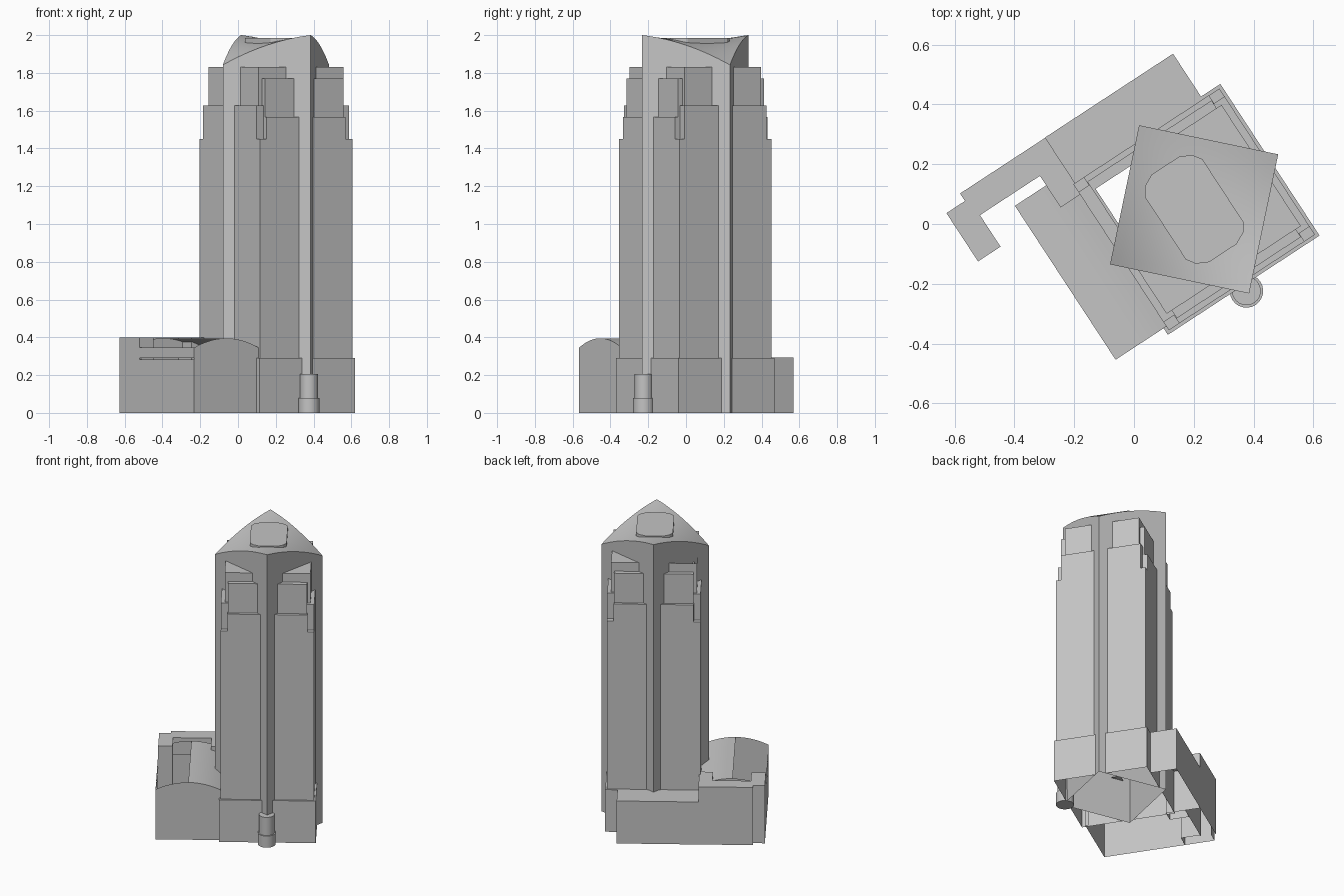
import bpy, bmesh, math
from mathutils import Matrix

if "Cube" in bpy.data.objects:
    bpy.data.objects.remove(bpy.data.objects["Cube"], do_unlink=True)

# One stone grey for the whole building
stone = bpy.data.materials.new("stone_grey")
stone.use_nodes = True
stone.diffuse_color = (0.55, 0.55, 0.55, 1)
stone.node_tree.nodes["Principled BSDF"].inputs["Base Color"].default_value = (0.55, 0.55, 0.55, 1)

# Everything is built square to the tower, then turned on the site
SITE = Matrix.Translation((0.201, 0.049, 0)) @ Matrix.Rotation(math.radians(33.2), 4, 'Z')
R = 0.336          # half diagonal of the shaft


def finish(name, bm, smooth=False):
    bmesh.ops.remove_doubles(bm, verts=bm.verts, dist=0.0001)
    bmesh.ops.recalc_face_normals(bm, faces=bm.faces)
    mesh = bpy.data.meshes.new(name)
    bm.to_mesh(mesh)
    bm.free()
    mesh.materials.append(stone)
    ob = bpy.data.objects.new(name, mesh)
    bpy.context.collection.objects.link(ob)
    ob.matrix_world = SITE
    if smooth:
        bpy.ops.object.select_all(action='DESELECT')
        ob.select_set(True)
        bpy.context.view_layer.objects.active = ob
        bpy.ops.object.shade_smooth_by_angle(angle=math.radians(30))
    return ob


def face(bm, pts):
    return bm.faces.new([bm.verts.new(p) for p in pts])


def flat(bm, u0, u1, v0, v1, z):
    face(bm, [(u0, v0, z), (u1, v0, z), (u1, v1, z), (u0, v1, z)])


def wall(bm, a, b, z0, z1):
    face(bm, [(*a, z0), (*b, z0), (*b, z1), (*a, z1)])


def open_box(bm, u0, u1, v0, v1, z1, skip=""):
    """Box without a floor; skip names the sides to leave out (l, r, f, b)."""
    flat(bm, u0, u1, v0, v1, z1)
    sides = {"f": ((u0, v0), (u1, v0)), "r": ((u1, v0), (u1, v1)),
             "b": ((u1, v1), (u0, v1)), "l": ((u0, v1), (u0, v0))}
    for key, (a, b) in sides.items():
        if key not in skip:
            wall(bm, a, b, 0, z1)


# Stepped corner blocks: half width, half depth, bottom, top
TIERS = {
    "podium": (0.303, 0.303, 0, 0.29),
    "corner_pier": (0.292, 0.292, 0.29, 1.45),
    "side_block": (0.292, 0.26, 0.29, 1.627),
    "front_block": (0.25, 0.292, 0.29, 1.567),
    "upper_front_block": (0.248, 0.273, 1.5, 1.77),
    "upper_side_block": (0.268, 0.242, 1.5, 1.83),
}
LEDGE = 0.238
for name, (a, b, z0, z1) in TIERS.items():
    bm = bmesh.new()
    for su in (-1, 1):
        for sv in (-1, 1):
            A, B, L, M = su * a, sv * b, su * LEDGE, sv * LEDGE
            # walls stop where they run into the shaft
            eu, ev = su * (R - b), sv * (R - a)
            wall(bm, (A, ev), (A, B), z0, z1)
            wall(bm, (A, B), (eu, B), z0, z1)
            if name == "upper_side_block":
                if (su, sv) != (-1, 1):      # this corner is an open light well
                    face(bm, [(A, ev, z1), (A, B, z1), (eu, B, z1)])
            else:
                flat(bm, L, A, ev, B, z1)
                flat(bm, eu, L, M, B, z1)
    finish(name, bm)

# Diamond shaft with a saddle-shaped roof
bm = bmesh.new()
N = 16
grid = []
for i in range(N + 1):
    row = []
    for j in range(N + 1):
        s, t = i / N, j / N
        u, v = (s + t - 1), (s - t)
        row.append(bm.verts.new((u * R, v * R, 1.972 + 0.028 * v * v - 0.13 * u * u)))
    grid.append(row)
for i in range(N):
    for j in range(N):
        bm.faces.new([grid[i][j], grid[i + 1][j], grid[i + 1][j + 1], grid[i][j + 1]])
rim = [e for e in bm.edges if e.is_boundary]
skirt = bmesh.ops.extrude_edge_only(bm, edges=rim)["geom"]
for v in skirt:
    if isinstance(v, bmesh.types.BMVert):
        v.co.z = 0
finish("shaft", bm, smooth=True)

# Roof plant room
bm = bmesh.new()
quarter = [(0.115, 0.125), (0.095, 0.155), (0.055, 0.175)]
half = quarter + [(-u, v) for u, v in reversed(quarter)]
outline = half + [(-u, -v) for u, v in half]
face(bm, [(u, v, 1.985) for u, v in outline])
for k, p in enumerate(outline):
    wall(bm, p, outline[(k + 1) % len(outline)], 1.93, 1.985)
finish("roof_plant_room", bm)

# Entrance column at the foot of the front arris
for name, r, z in (("entrance_column", 0.048, 0.205), ("entrance_column_base", 0.056, 0.08)):
    bm = bmesh.new()
    bmesh.ops.create_cone(bm, cap_ends=True, segments=24, radius1=r, radius2=r, depth=z,
                          matrix=Matrix.Translation((-0.003, -R + 0.012, z / 2)))
    finish(name, bm, smooth=True)

# Long rear wing
bm = bmesh.new()
open_box(bm, -0.285, 0.226, 0.303, 0.474, 0.293, skip="fl")
finish("rear_wing", bm)

# U-shaped parapet block behind the hall
bm = bmesh.new()
open_box(bm, -0.626, -0.285, 0.376, 0.473, 0.398, skip="l")
open_box(bm, -0.70, -0.626, 0.376, 0.443, 0.398, skip="rf")
open_box(bm, -0.70, -0.61, 0.25, 0.376, 0.398, skip="b")
open_box(bm, -0.37, -0.285, 0.25, 0.376, 0.398, skip="b")
finish("rear_parapet_block", bm)

# Vaulted hall: arched gables, side wall and the half of the roof that is covered
U0, U1, V0, V1 = -0.70, -0.29, -0.277, 0.338
STEPS = 16


def arch(k):
    x = 2 * k / STEPS - 1
    return U0 + (U1 - U0) * k / STEPS, 0.345 + 0.05 * (1 - x * x)


bm = bmesh.new()
for v, z in ((V0, 0), (V1, 0.3)):
    face(bm, [(U0, v, z), (U1, v, z)] + [(arch(k)[0], v, arch(k)[1]) for k in range(STEPS, -1, -1)])
wall(bm, (U0, V0), (U0, 0.25), 0, 0.282)
wall(bm, (U1, V0), (U1, V0 - 0.001 + 0.02), 0, 0.345)
finish("hall_walls", bm)

bm = bmesh.new()
for k in range(STEPS // 2, STEPS):
    (ua, za), (ub, zb) = arch(k), arch(k + 1)
    face(bm, [(ua, V0, za), (ub, V0, zb), (ub, V1, zb), (ua, V1, za)])
finish("hall_roof", bm, smooth=True)

# Rail above the hall side wall
bm = bmesh.new()
wall(bm, (U0, V0), (U0, 0.25), 0.29, 0.345)
finish("hall_side_rail", bm)
